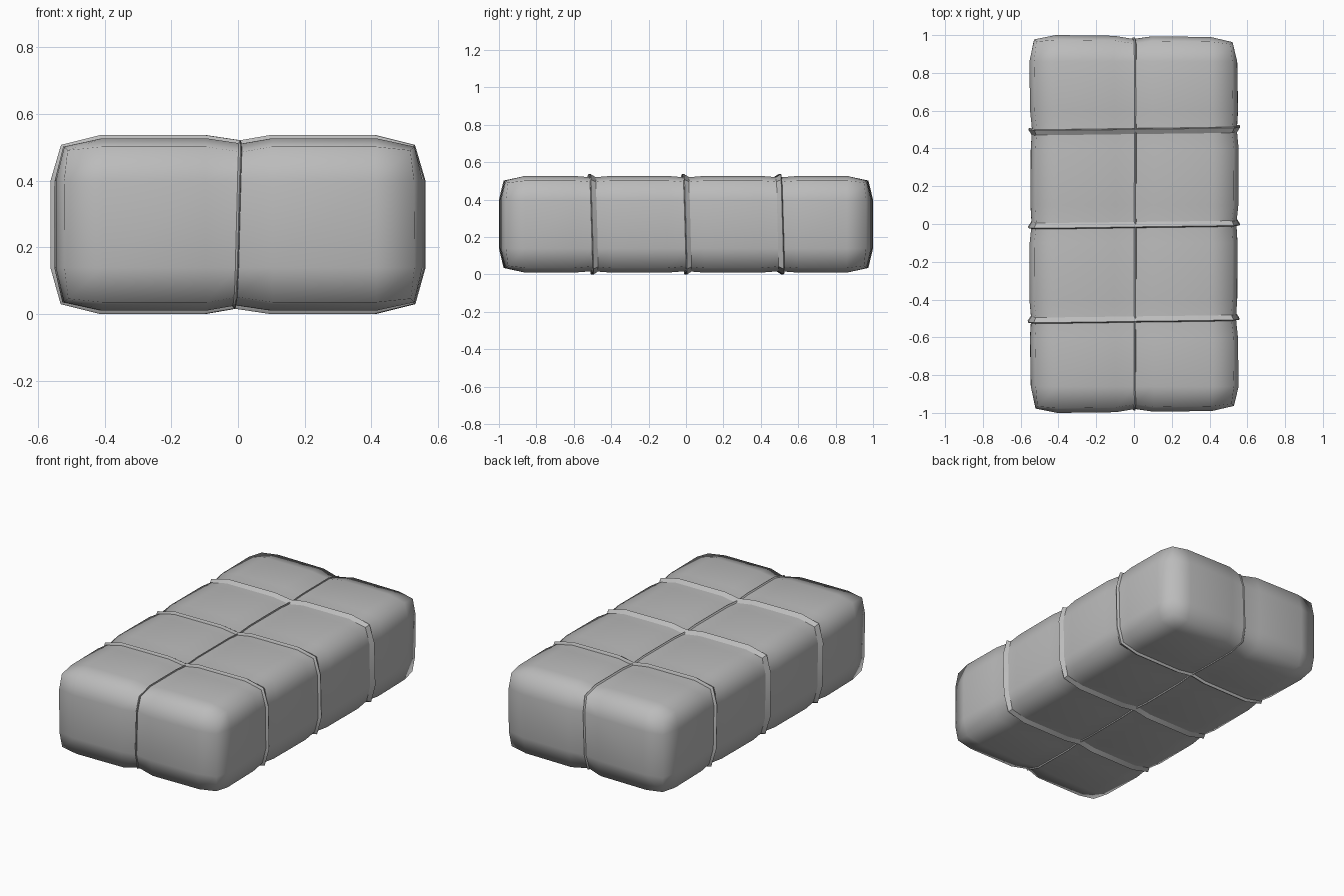
import bpy, bmesh, math
from mathutils import Vector

cube = bpy.data.objects.get("Cube")
if cube:
    bpy.data.objects.remove(cube, do_unlink=True)

grey = bpy.data.materials.new("wrapping grey")
grey.use_nodes = True
grey.diffuse_color = (0.5, 0.5, 0.5, 1)
grey.node_tree.nodes["Principled BSDF"].inputs["Base Color"].default_value = (0.5, 0.5, 0.5, 1)

# Grid lines of the soft bundle; folds lie at x = 0 and at the three strap positions
X = [-0.55, -0.41, -0.1, 0, 0.1, 0.41, 0.55]
Y = [-0.995, -0.86, -0.6, -0.5, -0.4, -0.1, 0, 0.1, 0.4, 0.5, 0.6, 0.86, 0.995]
Z = [0.01, 0.14, 0.4, 0.527]
STRAPS = (-0.5, 0, 0.5)
CENTRE = Vector((0, 0, 0.268))


def soft(x, y, z):
    """Round the edges of the block and pinch it along the folds."""
    ends = [x in (X[0], X[-1]), y in (Y[0], Y[-1]), z in (Z[0], Z[-1])]
    pull = (0, 0, 0.025, 0.036)[sum(ends)]
    if x == 0:
        pull += 0.016
    if y in STRAPS:
        pull += 0.008
    p = Vector((x, y, z))
    for i in range(3):
        if ends[i]:
            p[i] -= math.copysign(pull, p[i] - CENTRE[i])
    # slight unevenness of the packing
    p.y += 0.007 * (x / 0.55) * (-1 if y > 0.9 else 1 if y < -0.9 else 0)
    p.x += 0.006 * math.sin(7 * y) * (z - 0.25) + 0.004 * math.sin(5 * y)
    if x == 0:
        p.x += 0.03 * (z - 0.27)
    return p


def finish(name, bm, angle):
    bmesh.ops.recalc_face_normals(bm, faces=bm.faces)
    mesh = bpy.data.meshes.new(name)
    bm.to_mesh(mesh)
    bm.free()
    mesh.materials.append(grey)
    obj = bpy.data.objects.new(name, mesh)
    bpy.context.collection.objects.link(obj)
    bpy.ops.object.select_all(action='DESELECT')
    obj.select_set(True)
    bpy.context.view_layer.objects.active = obj
    bpy.ops.object.shade_smooth_by_angle(angle=math.radians(angle))
    return obj


# Bundle: six gridded sides
bm = bmesh.new()
axes = (X, Y, Z)
for axis in range(3):
    a, b = [i for i in range(3) if i != axis]
    for side in (axes[axis][0], axes[axis][-1]):
        def corner(i, j):
            c = [side] * 3
            c[a], c[b] = axes[a][i], axes[b][j]
            return bm.verts.new(soft(*c))
        rows = [[corner(i, j) for j in range(len(axes[b]))] for i in range(len(axes[a]))]
        for i in range(len(rows) - 1):
            for j in range(len(rows[0]) - 1):
                bm.faces.new((rows[i][j], rows[i + 1][j], rows[i + 1][j + 1], rows[i][j + 1]))
bmesh.ops.remove_doubles(bm, verts=bm.verts, dist=0.0005)
finish("bundle", bm, 80)


def loop(U, V):
    """Walk around the rim of a grid."""
    return ([(u, V[0]) for u in U[:-1]] + [(U[-1], v) for v in V[:-1]]
            + [(u, V[-1]) for u in U[:0:-1]] + [(U[0], v) for v in V[:0:-1]])


def strap(name, points, along, height, slope, steep, skew):
    """Closed ridge with one broad slope and one steep back."""
    bm = bmesh.new()
    n = len(points)
    rings = []
    for i, p in enumerate(points):
        tangent = (points[(i + 1) % n] - points[i - 1])
        out = tangent.cross(along).normalized()
        if out.dot(p - CENTRE) < 0:
            out.negate()
        p = p + along * skew(p)
        rings.append([bm.verts.new(q) for q in (
            p - out * 0.008 + along * slope,
            p + out * height,
            p + out * height * 0.8 - along * steep * 0.5,
            p - out * 0.008 - along * steep)])
    for i in range(n):
        for j in range(4):
            k = (j + 1) % 4
            bm.faces.new((rings[i - 1][j], rings[i][j], rings[i][k], rings[i - 1][k]))
    finish(name, bm, 40)


# Three straps around the width, the rear one leaning the other way
for name, y, way in (("front_strap", -0.5, 1), ("middle_strap", 0, 1), ("rear_strap", 0.5, -1)):
    ring = [soft(x, y, z) for x, z in loop(X, Z)]
    strap(name, ring, Vector((0, way, 0)), 0.018, 0.04, 0.007,
          lambda p, way=way: way * (0.014 * p.x - 0.03 * (p.z - 0.27)) - 0.008)

# One thin strap along the length
ring = [soft(0, y, z) for y, z in loop(Y, Z)]
strap("long_strap", ring, Vector((-1, 0, 0)), 0.009, 0.014, 0.006, lambda p: 0.006 * math.sin(6 * p.y))
